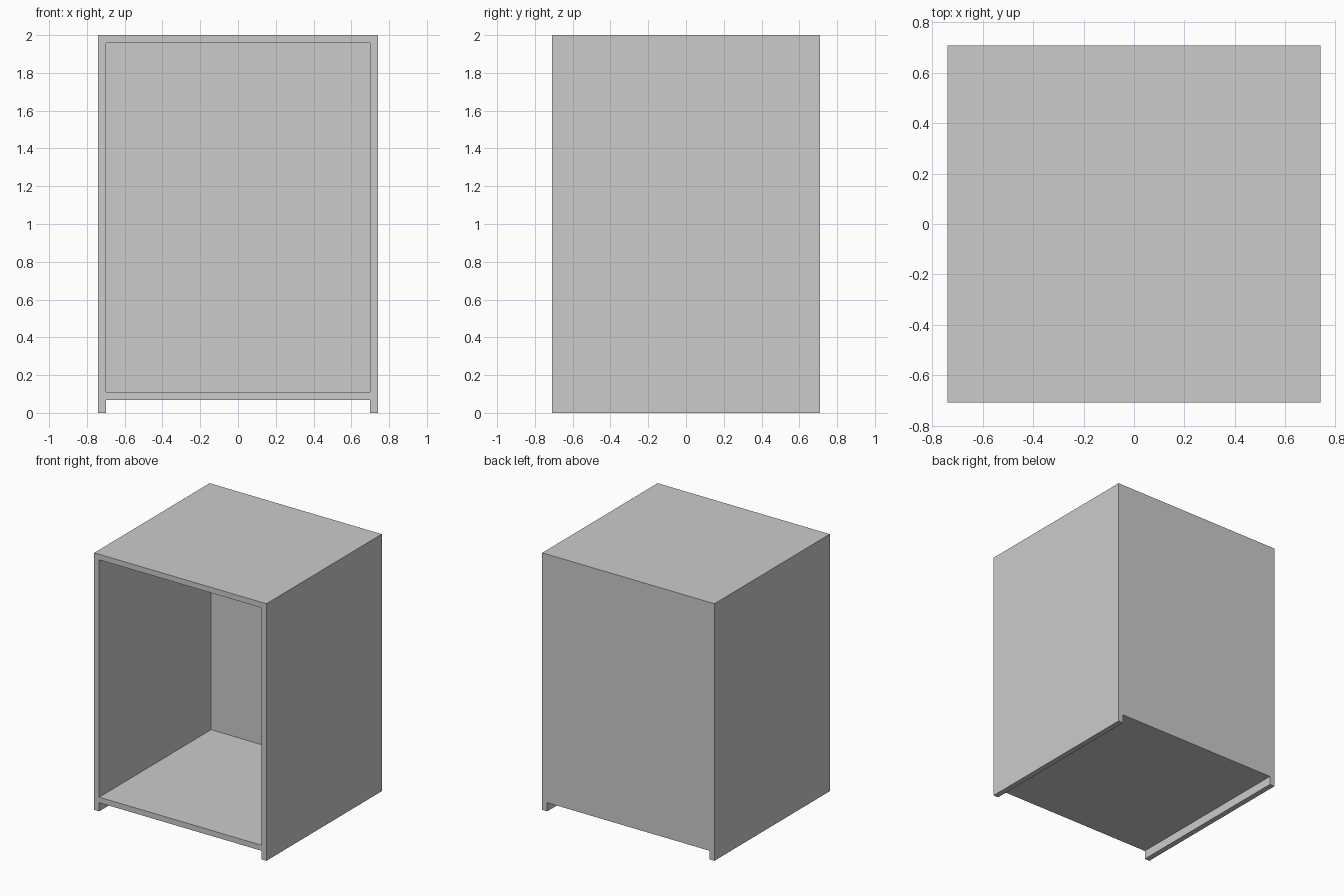
import bpy

if "Cube" in bpy.data.objects:
    bpy.data.objects.remove(bpy.data.objects["Cube"])

# Overall size and panel thickness
W, D, H = 0.741, 0.709, 2.0      # half width, half depth, height
T = 0.043                        # panel thickness
FOOT = 0.067                     # height of the gap under the floor panel


def box(name, x, y, z):
    """Box spanning the given (min, max) ranges."""
    bpy.ops.mesh.primitive_cube_add(
        size=1, location=[(a + b) / 2 for a, b in (x, y, z)])
    ob = bpy.context.object
    ob.name = name
    ob.scale = [b - a for a, b in (x, y, z)]
    bpy.ops.object.transform_apply(location=True, rotation=False, scale=True)
    return ob


def cut(target, cutter):
    """Subtract the cutter and remove it."""
    cutter.hide_render = True
    mod = target.modifiers.new("cut", 'BOOLEAN')
    mod.operation = 'DIFFERENCE'
    mod.solver = 'EXACT'
    mod.object = cutter
    bpy.context.view_layer.objects.active = target
    bpy.ops.object.modifier_apply(modifier=mod.name)
    bpy.data.objects.remove(cutter, do_unlink=True)


# Cabinet body
cabinet = box("cabinet_body", (-W, W), (-D, D), (0, H))

# Open front compartment, closed at the back
cut(cabinet, box("compartment_cutter", (-W + T, W - T), (-D - 0.2, D - T),
                 (FOOT + T, H - T)))

# Gap under the floor, leaving the side panels as runners
cut(cabinet, box("foot_gap_cutter", (-W + T, W - T), (-D - 0.2, D + 0.2),
                 (-0.2, FOOT)))
